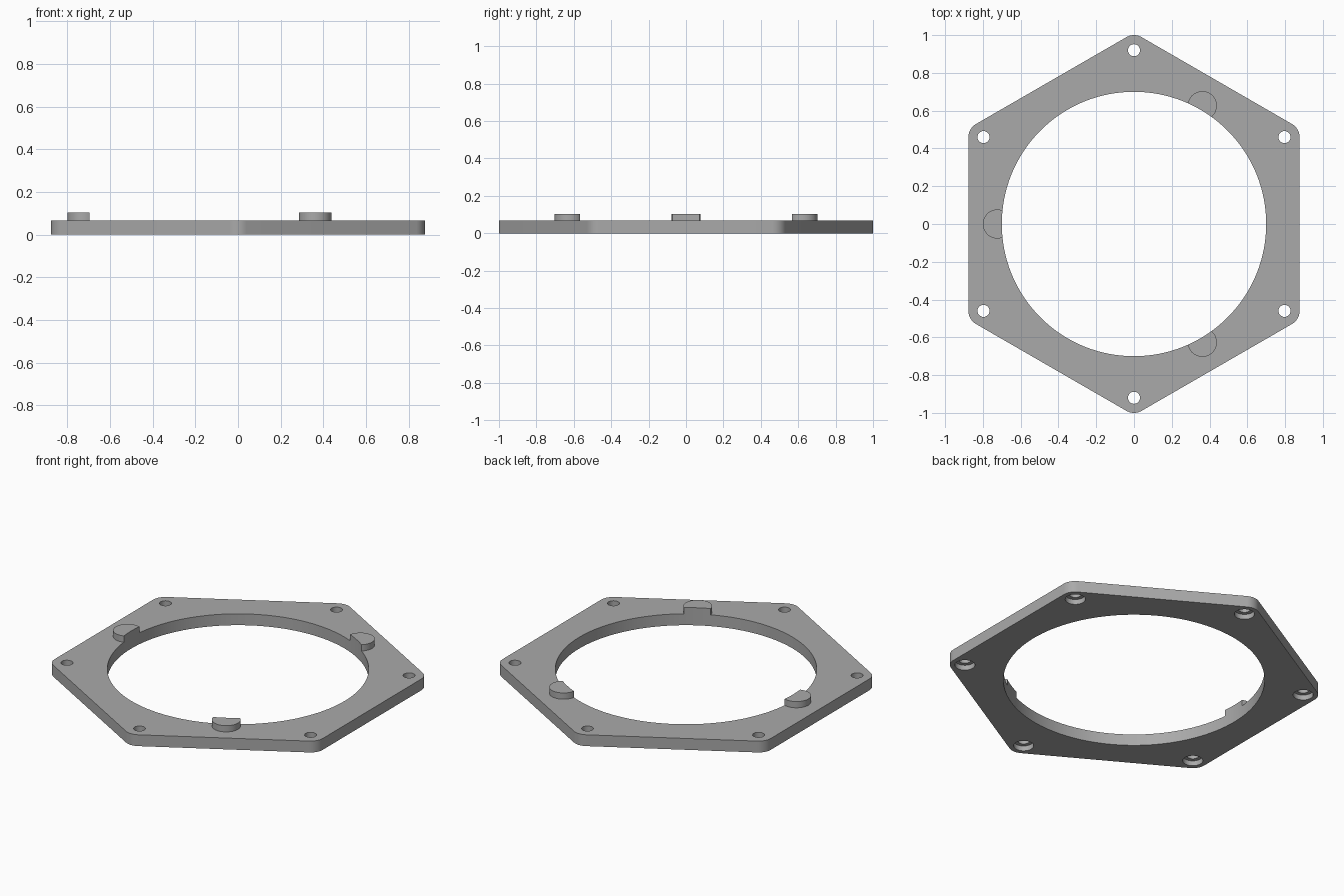
import bpy, bmesh, math
from mathutils import Vector

if "Cube" in bpy.data.objects:
    bpy.data.objects.remove(bpy.data.objects["Cube"], do_unlink=True)

THICK, TOP = 0.067, 0.104        # plate height, tab height
CORNER, ROUND = 0.92, 0.08       # corner centre distance and rounding
RING = 0.70                      # opening radius

grey = bpy.data.materials.new("plain grey")
grey.use_nodes = True
grey.diffuse_color = (0.4, 0.4, 0.4, 1)
grey.node_tree.nodes["Principled BSDF"].inputs["Base Color"].default_value = grey.diffuse_color


def polar(radius, degrees):
    a = math.radians(degrees)
    return Vector((radius * math.cos(a), radius * math.sin(a), 0))


def prism(name, outline, z0, z1):
    """Extrude a flat outline from z0 to z1."""
    bm = bmesh.new()
    base = bm.faces.new([bm.verts.new((p.x, p.y, z0)) for p in outline])
    out = bmesh.ops.extrude_face_region(bm, geom=[base])["geom"]
    for v in out:
        if isinstance(v, bmesh.types.BMVert):
            v.co.z = z1
    bmesh.ops.recalc_face_normals(bm, faces=bm.faces)
    mesh = bpy.data.meshes.new(name)
    bm.to_mesh(mesh)
    bm.free()
    mesh.materials.append(grey)
    obj = bpy.data.objects.new(name, mesh)
    bpy.context.collection.objects.link(obj)
    return obj


def disc(name, centre, radius, z0, z1, sides):
    return prism(name, [centre + polar(radius, 360 * i / sides) for i in range(sides)], z0, z1)


def cut(obj, cutters):
    bpy.context.view_layer.objects.active = obj
    for c in cutters:
        c.hide_render = True
        mod = obj.modifiers.new("cut", "BOOLEAN")
        mod.operation, mod.solver, mod.object = "DIFFERENCE", "EXACT", c
        bpy.ops.object.modifier_apply(modifier=mod.name)
        bpy.data.objects.remove(c, do_unlink=True)


def opening():
    return disc("opening_cutter", Vector(), RING, -1, 1, 128)


# Hexagonal plate with rounded corners
corners = [30 + 60 * k for k in range(6)]
outline = [polar(CORNER, a) + polar(ROUND, a - 30 + 60 * i / 10)
           for a in corners for i in range(11)]
plate = prism("hexagon_plate", outline, 0, THICK)

# Opening and counterbored screw holes
cutters = [opening()]
for a in corners:
    cutters.append(disc("hole_cutter", polar(CORNER, a), 0.032, -1, 1, 32))
    cutters.append(disc("counterbore_cutter", polar(CORNER, a), 0.054, -1, 0.03, 32))
cut(plate, cutters)
parts = [plate]

# Three locating tabs trimmed to the opening
for name, a in (("right_tab", 180), ("front_tab", 300), ("back_tab", 60)):
    tab = disc(name, polar(0.723, a), 0.077, THICK, TOP, 48)
    cut(tab, [opening()])
    parts.append(tab)

# Smooth curved walls, keep edges sharp
for obj in parts:
    bpy.ops.object.select_all(action="DESELECT")
    obj.select_set(True)
    bpy.context.view_layer.objects.active = obj
    bpy.ops.object.shade_smooth_by_angle(angle=math.radians(30))
